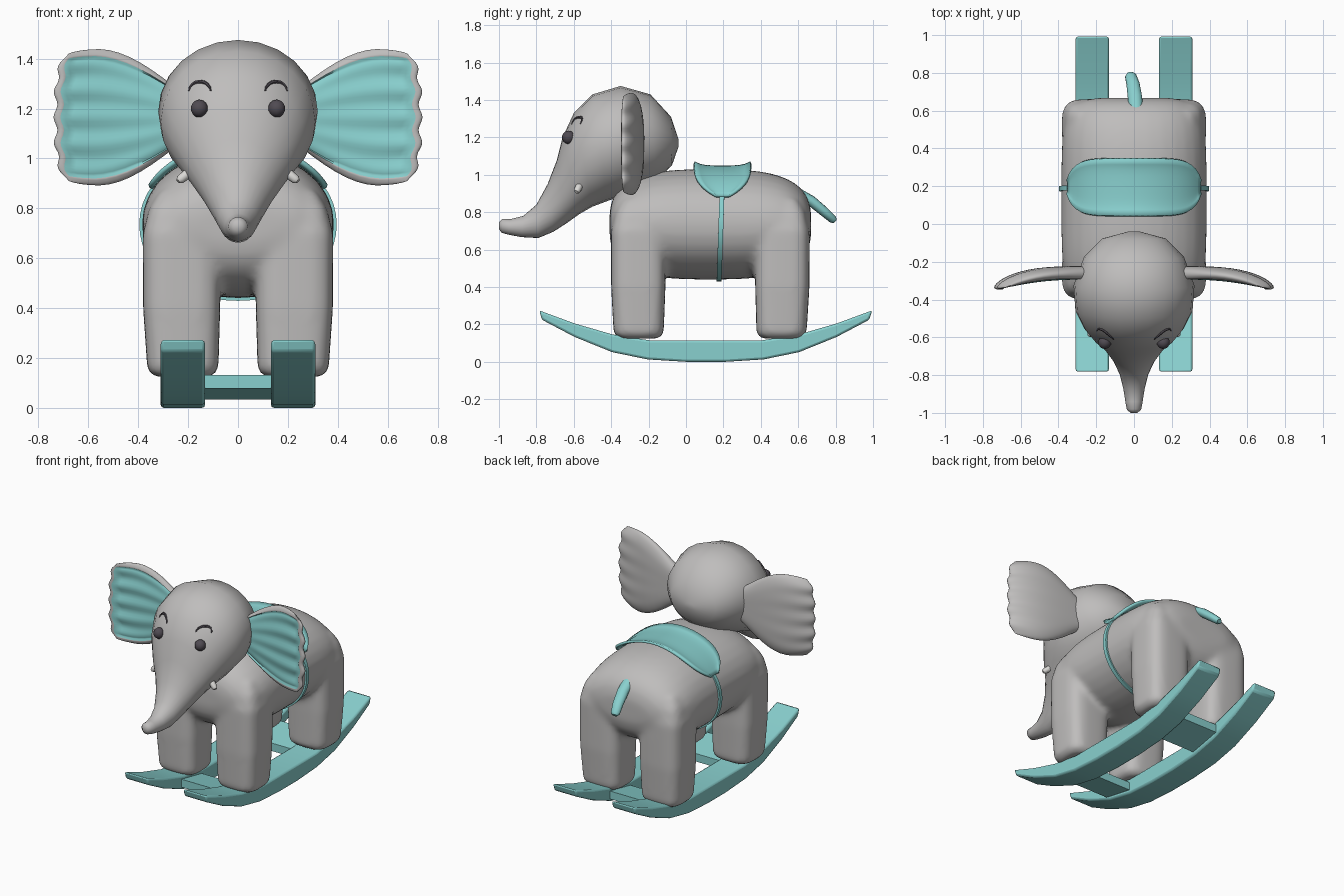
import bpy, bmesh, math
from math import sin, cos, pi
from mathutils import Vector
from mathutils.bvhtree import BVHTree

cube = bpy.data.objects.get("Cube")
if cube:
    bpy.data.objects.remove(cube, do_unlink=True)


def material(name, rgb):
    mat = bpy.data.materials.new(name)
    mat.use_nodes = True
    mat.diffuse_color = (*rgb, 1)
    shader = next(n for n in mat.node_tree.nodes if n.type == "BSDF_PRINCIPLED")
    shader.inputs["Base Color"].default_value = (*rgb, 1)
    shader.inputs["Roughness"].default_value = 0.7
    return mat


grey = material("soft grey", (0.52, 0.51, 0.505))
teal = material("pale teal", (0.25, 0.63, 0.62))
dark = material("dark plum grey", (0.08, 0.07, 0.085))
ivory = material("light ivory", (0.7, 0.69, 0.67))


def finish(name, bm, *mats, mirror=False, angle=50):
    """Turn a bmesh into a smooth-shaded object, optionally mirrored in x."""
    bmesh.ops.recalc_face_normals(bm, faces=bm.faces)
    mesh = bpy.data.meshes.new(name)
    bm.to_mesh(mesh)
    bm.free()
    for mat in mats:
        mesh.materials.append(mat)
    mesh.shade_smooth()
    mesh.set_sharp_from_angle(angle=math.radians(angle))
    obj = bpy.data.objects.new(name, mesh)
    bpy.context.collection.objects.link(obj)
    if mirror:
        obj.modifiers.new("mirror", "MIRROR").use_clip = False
    return obj


def loft(bm, rings, closed=False):
    """Skin a list of equal point rings; cap the ends unless closed."""
    loops = [[bm.verts.new(p) for p in ring] for ring in rings]
    pairs = list(zip(loops, loops[1:]))
    if closed:
        pairs.append((loops[-1], loops[0]))
    else:
        bm.faces.new(loops[0])
        bm.faces.new(loops[-1])
    for low, high in pairs:
        for k in range(len(low)):
            m = (k + 1) % len(low)
            bm.faces.new((low[k], low[m], high[m], high[k]))


def oval(power=2, count=32):
    """Unit superellipse points."""
    points = []
    for k in range(count):
        c, s = cos(2 * pi * k / count), sin(2 * pi * k / count)
        points.append((math.copysign(abs(c) ** (2 / power), c),
                       math.copysign(abs(s) ** (2 / power), s)))
    return points


def tube(bm, path, radii, flat=1, sides=10):
    path = [Vector(p) for p in path]
    rings = []
    for k, (point, radius) in enumerate(zip(path, radii)):
        tangent = path[min(k + 1, len(path) - 1)] - path[max(k - 1, 0)]
        turn = tangent.to_track_quat("Z", "Y")
        rings.append([point + turn @ Vector((a * radius, b * radius * flat, 0))
                      for a, b in oval(2, sides)])
    loft(bm, rings)


# Body barrel and four legs, fused into one soft form
HALF_X, HALF_Y, HALF_Z, MID_Y, MID_Z = 0.385, 0.54, 0.295, 0.13, 0.735
bm = bmesh.new()
rings = []
for k in range(1, 40):
    t = -cos(pi * k / 40)
    wide = HALF_X * (1 - abs(t) ** 5) ** (1 / 5)
    tall = HALF_Z * (1 - abs(t) ** 3) ** (1 / 3)
    rings.append([(a * wide, MID_Y + t * HALF_Y, MID_Z + b * tall) for a, b in oval(2.1)])
loft(bm, rings)
for side in (-1, 1):
    for foot_y, hip_y in ((-0.252, -0.255), (0.508, 0.515)):
        rings = []
        for z, size in ((0.125, 0.72), (0.132, 0.88), (0.16, 0.98), (0.4, 1.06),
                        (0.7, 1.07), (0.8, 0.9), (0.87, 0.6)):
            y = foot_y + (hip_y - foot_y) * min(1, z / 0.4)
            x = 0.218 + 0.008 * min(z / 0.4, 1)
            rings.append([(side * (x + a * 0.146 * size), y + b * 0.137 * size, z)
                          for a, b in oval(3.6)])
        loft(bm, rings)
body = finish("body_and_legs", bm, grey)
remesh = body.modifiers.new("fuse", "REMESH")
remesh.mode = "VOXEL"
remesh.voxel_size = 0.018
remesh.use_smooth_shade = True
soften = body.modifiers.new("soften", "SMOOTH")
soften.factor = 0.5
soften.iterations = 8

# Head and trunk: top edge (y, z), bottom edge (y, z), half width
head_sections = (
    (-0.04, 1.19, -0.04, 1.15, 0.03), (-0.08, 1.31, -0.075, 1.05, 0.17),
    (-0.19, 1.43, -0.16, 0.97, 0.265), (-0.35, 1.475, -0.3, 0.9, 0.32),
    (-0.5, 1.43, -0.42, 0.86, 0.31), (-0.6, 1.33, -0.5, 0.83, 0.265),
    (-0.66, 1.2, -0.57, 0.79, 0.21), (-0.69, 1.08, -0.64, 0.74, 0.155),
    (-0.74, 0.95, -0.71, 0.695, 0.11), (-0.8, 0.84, -0.79, 0.662, 0.076),
    (-0.87, 0.78, -0.88, 0.667, 0.056), (-0.94, 0.763, -0.95, 0.68, 0.045),
    (-0.98, 0.765, -0.985, 0.69, 0.038), (-1.0, 0.745, -1.0, 0.71, 0.018))
bm = bmesh.new()
rings = []
for top_y, top_z, low_y, low_z, wide in head_sections:
    top, low = Vector((0, top_y, top_z)), Vector((0, low_y, low_z))
    rings.append([(top + low) / 2 + (top - low) / 2 * b + Vector((a * wide, 0, 0))
                  for a, b in oval(2, 24)])
loft(bm, rings)
face_tree = BVHTree.FromBMesh(bm)
finish("head_and_trunk", bm, grey, angle=80)


def on_face(x, z):
    """Point on the front of the head."""
    return face_tree.ray_cast(Vector((x, -2, z)), Vector((0, 1, 0)))[0]


# Eyes, brows and tusks
bm = bmesh.new()
bmesh.ops.create_uvsphere(bm, u_segments=10, v_segments=7, radius=0.036)
bmesh.ops.translate(bm, verts=bm.verts, vec=on_face(0.155, 1.2) + Vector((0, -0.006, 0)))
finish("eyes", bm, dark, mirror=True)

bm = bmesh.new()
arc = [pi * (0.02 + 0.96 * k / 8) for k in range(9)]
tube(bm, [on_face(0.153 + 0.044 * cos(a), 1.268 + 0.04 * sin(a)) for a in arc],
     [0.003 + 0.005 * sin(a) for a in arc], sides=6)
finish("brows", bm, dark, mirror=True)

bm = bmesh.new()
tube(bm, [(0.15, -0.55, 0.985), (0.2, -0.57, 0.94), (0.232, -0.582, 0.915),
          (0.24, -0.586, 0.908)], [0.02, 0.02, 0.018, 0.01])
finish("tusks", bm, ivory, mirror=True)

# Ears: cushioned fans with a scalloped rim and a ribbed coloured lining
ROWS, COLS = 14, 48
bm = bmesh.new()
for front in (True, False):
    grid = []
    for i in range(ROWS + 1):
        u = sin(pi / 2 * i / ROWS)
        row = []
        for j in range(COLS + 1):
            v = sin(pi / 2 * (2 * j / COLS - 1))
            ribs = cos(5 * pi * v)
            height = (0.12 + 0.155 * sin(pi / 2 * min(1, u / 0.75))) * (1 - 0.07 * u ** 8)
            x = 0.25 + u * (0.482 - 0.045 * v ** 4 + 0.008 * ribs)
            thick = 0.042 * ((1 - v ** 4) * (1 - u ** 6)) ** 0.5
            if front and abs(v) < 0.88 and u < 0.92:
                thick += -0.014 + 0.009 * u * ribs
            y = -0.265 - 0.07 * u ** 3 + (-thick if front else thick)
            row.append(bm.verts.new((x, y, 1.165 + v * height)))
        grid.append(row)
    for i in range(ROWS):
        for j in range(COLS):
            face = bm.faces.new((grid[i][j], grid[i + 1][j], grid[i + 1][j + 1], grid[i][j + 1]))
            u = sin(pi / 2 * (i + 0.5) / ROWS)
            v = sin(pi / 2 * (2 * (j + 0.5) / COLS - 1))
            face.material_index = int(front and abs(v) < 0.9 and u < 0.93)
bmesh.ops.remove_doubles(bm, verts=bm.verts, dist=0.0005)
finish("ears", bm, grey, teal, mirror=True, angle=80)

# Saddle cloth with upturned front and back edges
bm = bmesh.new()
grid = []
for i in range(29):
    a = 2 * i / 28 - 1
    angle = a * math.radians(61)
    row = []
    for j in range(11):
        v = 2 * j / 10 - 1
        lift = 0.012 + 0.022 * v ** 4 * (1 - 0.5 * abs(a))
        row.append(bm.verts.new(((HALF_X + lift) * sin(angle),
                                 0.195 + 0.152 * v * (1 - 0.75 * abs(a) ** 5),
                                 MID_Z + (HALF_Z + lift) * cos(angle))))
    grid.append(row)
for low, high in zip(grid, grid[1:]):
    for j in range(10):
        bm.faces.new((low[j], high[j], high[j + 1], low[j + 1]))
saddle = finish("saddle_cloth", bm, teal)
pad = saddle.modifiers.new("thickness", "SOLIDIFY")
pad.thickness = 0.016
pad.offset = 0

# Girth strap around the belly
bm = bmesh.new()
loft(bm, [[(a * (HALF_X + d), 0.187 + y + 0.01 * b, MID_Z + b * (HALF_Z + d))
           for d, y in ((-0.012, -0.013), (0.011, -0.013), (0.011, 0.013), (-0.012, 0.013))]
          for a, b in oval(2.05, 48)], closed=True)
finish("girth_strap", bm, teal)

# Tail
bm = bmesh.new()
tube(bm, [(0.01, 0.6, 0.9), (0.005, 0.67, 0.86), (-0.005, 0.74, 0.802),
          (-0.018, 0.785, 0.762), (-0.02, 0.797, 0.752)],
     [0.038, 0.038, 0.035, 0.03, 0.018], flat=0.75, sides=12)
finish("tail", bm, teal)

# Rocker runners: symmetric curved profile (distance from middle, z)
upper = [(0.3, 0.115), (0.5, 0.147), (0.7, 0.205), (0.89, 0.275)]
lower = [(0.875, 0.225), (0.7, 0.133), (0.5, 0.052), (0.31, 0.013), (0.1, 0)]
half = upper + lower
profile = half + [(-d, z) for d, z in reversed(half)]
bm = bmesh.new()
loft(bm, [[(x, 0.105 + d, z) for d, z in profile] for x in (0.132, 0.31)])
runner = finish("rocker_runners", bm, teal, mirror=True, angle=35)
edge = runner.modifiers.new("edge", "BEVEL")
edge.width = 0.012
edge.segments = 2
edge.limit_method = "ANGLE"
edge.angle_limit = math.radians(45)

# Tilted cross planks between the runners
for name, y, slope in (("front_cross_plank", -0.31, -0.2), ("rear_cross_plank", 0.52, 0.2)):
    bm = bmesh.new()
    loft(bm, [[(x, y + d, 0.083 + slope * d + h)
               for d, h in ((-0.11, -0.027), (0.11, -0.027), (0.11, 0.027), (-0.11, 0.027))]
              for x in (-0.14, 0.14)])
    finish(name, bm, teal, angle=35)
